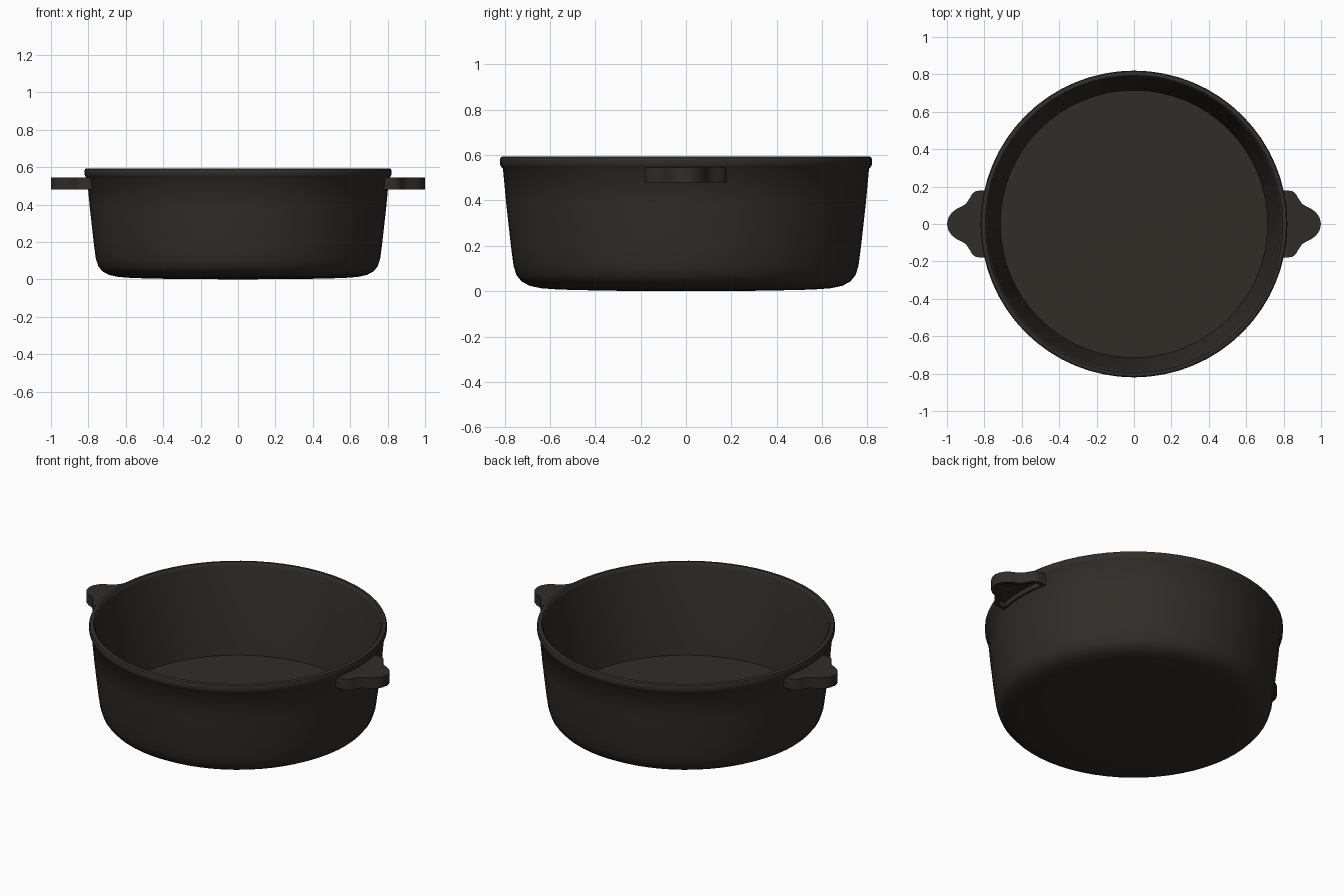
import bpy, bmesh, math

if "Cube" in bpy.data.objects:
    bpy.data.objects.remove(bpy.data.objects["Cube"])

iron = bpy.data.materials.new("dark_iron")
iron.diffuse_color = (0.030, 0.026, 0.022, 1)
iron.use_nodes = True
iron.node_tree.nodes["Principled BSDF"].inputs["Base Color"].default_value = iron.diffuse_color


def finish(bm, name, angle):
    bmesh.ops.recalc_face_normals(bm, faces=bm.faces)
    mesh = bpy.data.meshes.new(name)
    bm.to_mesh(mesh)
    bm.free()
    obj = bpy.data.objects.new(name, mesh)
    bpy.context.collection.objects.link(obj)
    mesh.materials.append(iron)
    bpy.ops.object.select_all(action='DESELECT')
    obj.select_set(True)
    bpy.context.view_layer.objects.active = obj
    bpy.ops.object.shade_smooth_by_angle(angle=math.radians(angle))
    return obj


# Pot body: outer wall, rim band, inner wall and floor in one lathed profile
profile = [
    (0, 0), (0.35, 0.002), (0.56, 0.007), (0.64, 0.013), (0.69, 0.024),
    (0.725, 0.043), (0.747, 0.07), (0.76, 0.11), (0.772, 0.20),
    (0.792, 0.38), (0.807, 0.54), (0.815, 0.548), (0.82, 0.56),
    (0.82, 0.582), (0.816, 0.591), (0.808, 0.594), (0.795, 0.594),
    (0.788, 0.588), (0.784, 0.575), (0.715, 0.065), (0, 0.06),
]
bm = bmesh.new()
verts = [bm.verts.new((r, 0, z)) for r, z in profile]
edges = [bm.edges.new(pair) for pair in zip(verts, verts[1:])]
bmesh.ops.spin(bm, geom=verts + edges, cent=(0, 0, 0), axis=(0, 0, 1),
               angle=math.tau, steps=64, use_duplicate=False)
bmesh.ops.remove_doubles(bm, verts=bm.verts, dist=0.0001)
finish(bm, "pot_body", 40)

# Side handles: winged lug with a hollowed underside
half = [(0.83, 0.178), (0.848, 0.175), (0.864, 0.163), (0.88, 0.135),
        (0.897, 0.11), (0.92, 0.094), (0.95, 0.08), (0.975, 0.06),
        (0.992, 0.034)]
outer = half + [(1.0, 0)] + [(x, -y) for x, y in reversed(half)]
inner = [(math.sqrt(0.79 ** 2 - y * y), y)
         for y in (-0.178, -0.12, -0.06, 0, 0.06, 0.12, 0.178)]


def handle(name, side):
    bm = bmesh.new()
    base = bm.faces.new([bm.verts.new((x * side, y * side, 0.48))
                         for x, y in outer + inner])
    top = bmesh.ops.extrude_face_region(bm, geom=[base], use_keep_orig=True)
    bmesh.ops.translate(bm, vec=(0, 0, 0.065),
                        verts=[v for v in top["geom"]
                               if isinstance(v, bmesh.types.BMVert)])
    bmesh.ops.recalc_face_normals(bm, faces=bm.faces)
    under = min(bm.faces, key=lambda f: f.calc_center_median().z)
    bmesh.ops.inset_region(bm, faces=[under], thickness=0.022,
                           use_even_offset=True)
    pocket = bmesh.ops.extrude_face_region(bm, geom=[under])
    bmesh.ops.translate(bm, vec=(0, 0, 0.03),
                        verts=[v for v in pocket["geom"]
                               if isinstance(v, bmesh.types.BMVert)])
    if under.is_valid:
        bmesh.ops.delete(bm, geom=[under], context='FACES_ONLY')
    finish(bm, name, 40)


handle("right_handle", 1)
handle("left_handle", -1)
